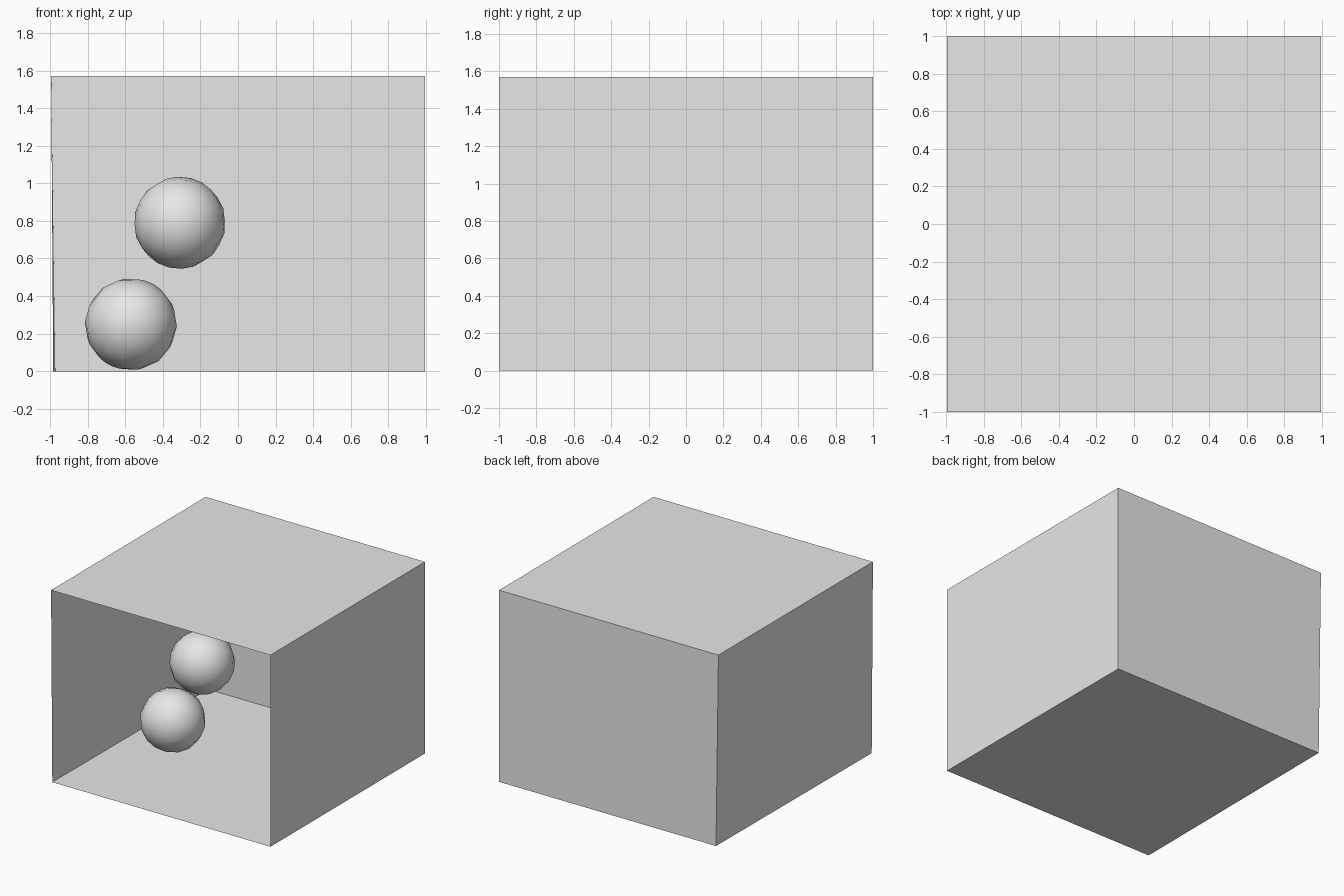
import bpy
import bmesh
from mathutils import Euler

old = bpy.data.objects.get("Cube")
if old:
    bpy.data.objects.remove(old, do_unlink=True)

grey = bpy.data.materials.new("light_grey")
grey.use_nodes = True
colour = (0.8, 0.8, 0.8, 1)
grey.diffuse_color = colour
grey.node_tree.nodes["Principled BSDF"].inputs["Base Color"].default_value = colour


def add_object(name, mesh):
    mesh.materials.append(grey)
    obj = bpy.data.objects.new(name, mesh)
    bpy.context.collection.objects.link(obj)
    return obj


def panel(name, corners):
    """A single thin sheet facing the inside of the room."""
    mesh = bpy.data.meshes.new(name)
    mesh.from_pydata(corners, [], [range(len(corners))])
    add_object(name, mesh)


def ball(name, centre, tilt, inward_normals=False):
    mesh = bpy.data.meshes.new(name)
    bm = bmesh.new()
    bmesh.ops.create_uvsphere(bm, u_segments=16, v_segments=8, radius=0.245)
    bm.to_mesh(mesh)
    bm.free()
    mesh.shade_smooth()
    if inward_normals:
        mesh.normals_split_custom_set_from_vertices([-v.normal for v in mesh.vertices])
    obj = add_object(name, mesh)
    obj.location = centre
    obj.rotation_euler = Euler(tilt)


# Room corners; the right wall leans in slightly towards the floor
W, D, H = 0.994, 1.0, 1.57
floor_fr, floor_br = (-0.983, -D, 0), (-0.972, D, 0)
floor_fl, floor_bl = (W, -D, 0), (W, D, 0)
top_fr, top_br = (-W, -D, H), (-W, D, H)
top_fl, top_bl = (W, -D, H), (W, D, H)

# Room shell, open at the front
panel("floor", [floor_fr, floor_fl, floor_bl, floor_br])
panel("ceiling", [top_fr, top_br, top_bl, top_fl])
panel("back_wall", [floor_br, floor_bl, top_bl, top_br])
panel("right_wall", [floor_fr, floor_br, top_br, top_fr])
panel("left_wall", [floor_fl, top_fl, top_bl, floor_bl])

# One ball resting on the floor, one floating above it
ball("lower_ball", (-0.57, -0.03, 0.25), (0.5, 0.4, 0.2))
ball("upper_ball", (-0.31, -0.02, 0.79), (0.7, -0.3, 0.5), inward_normals=True)
